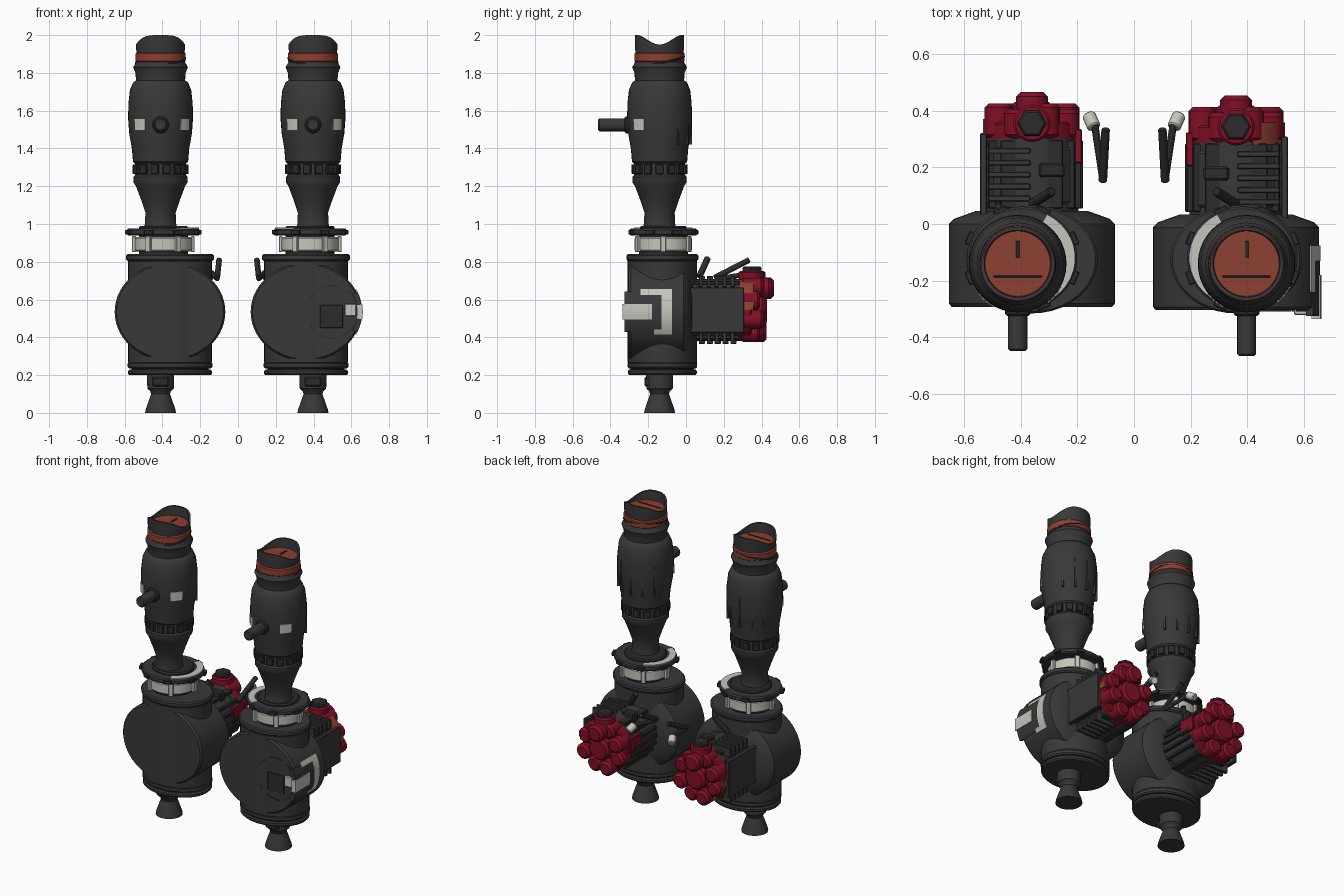
import bpy, bmesh, math
from mathutils import Vector

cube = bpy.data.objects.get("Cube")
if cube:
    bpy.data.objects.remove(cube)


def material(name, rgb):
    m = bpy.data.materials.new(name)
    m.use_nodes = True
    m.diffuse_color = (*rgb, 1)
    bsdf = next(n for n in m.node_tree.nodes if n.type == 'BSDF_PRINCIPLED')
    bsdf.inputs["Base Color"].default_value = (*rgb, 1)
    bsdf.inputs["Roughness"].default_value = 0.7
    return m


BLACK = material("charcoal", (0.04, 0.04, 0.04))
DARK = material("dark trim", (0.025, 0.025, 0.025))
WHITE = material("pale grey", (0.56, 0.56, 0.51))
RED = material("crimson", (0.22, 0.005, 0.02))
RUST = material("rust red", (0.27, 0.05, 0.032))


def finish(bm, name, mat):
    bmesh.ops.recalc_face_normals(bm, faces=bm.faces)
    for f in bm.faces:
        f.smooth = True
    for e in bm.edges:
        e.smooth = e.calc_face_angle(0) < math.radians(35)
    me = bpy.data.meshes.new(name)
    bm.to_mesh(me)
    bm.free()
    me.materials.append(mat)
    ob = bpy.data.objects.new(name, me)
    bpy.context.collection.objects.link(ob)
    return ob


def lathe(name, profile, mat, loc, axis='z', squash=1.0, arc=None, seg=40, rim=None):
    """Spin (radius, height) pairs; with arc, sweep a closed section through those degrees."""
    bm = bmesh.new()
    a0, a1 = [math.radians(a) for a in (arc or (0, 360))]
    count = max(3, int(seg * (a1 - a0) / math.tau)) + 1 if arc else seg
    rows = []
    for i in range(count):
        a = a0 + (a1 - a0) * i / (count - 1 if arc else count)
        row = []
        for r, h in profile:
            u, v = r * math.cos(a), r * squash * math.sin(a)
            if rim and h > rim:
                h -= 0.05 * math.cos(a) ** 4
            p = (u, v, h) if axis == 'z' else (u, h, v)
            row.append(bm.verts.new(Vector(loc) + Vector(p)))
        rows.append(row)
    n = len(profile)
    for i in range(count - 1 if arc else count):
        a, b = rows[i], rows[(i + 1) % count]
        for j in range(n if arc else n - 1):
            k = (j + 1) % n
            bm.faces.new((a[j], b[j], b[k], a[k]))
    if arc:
        bm.faces.new(rows[0])
        bm.faces.new(rows[-1])
    else:
        bm.faces.new([r[0] for r in rows])
        bm.faces.new([r[-1] for r in rows])
    return finish(bm, name, mat)


def band(r0, r1, h0, h1):
    return [(r0, h0), (r1, h0), (r1, h1), (r0, h1)]


def disc(name, r, h0, h1, mat, loc, axis='z', squash=1.0, bevel=0.008, seg=40):
    prof = [(r - bevel, h0), (r, h0 + bevel), (r, h1 - bevel), (r - bevel, h1)]
    return lathe(name, prof, mat, loc, axis, squash, seg=seg)


def box(name, loc, size, mat, rot=(0, 0, 0)):
    bm = bmesh.new()
    bmesh.ops.create_cube(bm, size=1)
    bmesh.ops.scale(bm, vec=size, verts=bm.verts)
    bmesh.ops.bevel(bm, geom=bm.edges, offset=min(size) * 0.15, segments=1, affect='EDGES')
    ob = finish(bm, name, mat)
    ob.location, ob.rotation_euler = loc, rot
    return ob


def rod(name, p0, p1, r, mat, seg=16):
    p0, p1 = Vector(p0), Vector(p1)
    ob = disc(name, r, 0, (p1 - p0).length, mat, (0, 0, 0), bevel=r * 0.2, seg=seg)
    ob.location = p0
    ob.rotation_euler = (p1 - p0).to_track_quat('Z', 'Y').to_euler()
    return ob


TOWER = [(0.09, 0.96), (0.083, 1.0), (0.08, 1.06), (0.1, 1.12), (0.13, 1.2), (0.143, 1.22),
         (0.143, 1.25), (0.135, 1.26), (0.135, 1.32), (0.146, 1.33), (0.152, 1.4), (0.166, 1.48),
         (0.172, 1.56), (0.17, 1.64), (0.162, 1.71), (0.145, 1.75), (0.13, 1.76), (0.133, 1.8),
         (0.145, 1.83), (0.128, 1.86), (0.125, 1.9), (0.13, 1.93), (0.13, 2.0), (0.118, 2.0),
         (0.115, 1.93)]


def build(s, side):
    tx = -0.41 if s < 0 else 0.397      # tower axis
    bx = s * 0.36                       # housing axis
    dy = -0.012 if s > 0 else 0.0
    ty = -0.14
    inward = 180 if s > 0 else 0
    name = lambda part: side + "_" + part

    # Tower with wavy open mouth
    lathe(name("tower"), TOWER, BLACK, (tx, ty, 0), rim=1.98)
    disc(name("mouth_floor"), 0.117, 1.925, 1.937, RUST, (tx, ty, 0), bevel=0.002)
    box(name("mouth_bar"), (tx, ty - 0.045, 1.938), (0.17, 0.006, 0.006), DARK)
    box(name("mouth_slot"), (tx, ty + 0.05, 1.938), (0.012, 0.06, 0.006), DARK)
    disc(name("tower_band"), 0.133, 1.855, 1.91, RUST, (tx, ty, 0))
    strap = disc(name("tower_strap"), 0.136, -0.005, 0.005, DARK, (0, 0, 0), bevel=0.002)
    strap.location, strap.rotation_euler = (tx, ty, 1.865), (0.18, 0.1 * s, 0)
    for i in range(14):
        a = math.tau * i / 14
        box(name("tower_clip"), (tx + 0.138 * math.cos(a), ty + 0.138 * math.sin(a), 1.29),
            (0.022, 0.042, 0.05), DARK, (0, 0, a))
    for i in range(5):
        a = 35 + i * 27
        lathe(name("tower_rib"), band(0.155, 0.172, 1.42, 1.62), BLACK, (tx, ty, 0),
              arc=(a, a + 4))
    for a in (218, 308):
        lathe(name("tower_badge"), band(0.16, 0.175, 1.495, 1.555), WHITE, (tx, ty, 0),
              arc=(a, a + 24))
    rod(name("front_peg"), (tx, -0.28, 1.525), (tx, -0.447 + 1.5 * dy, 1.525), 0.034, BLACK)
    disc(name("peg_base"), 0.045, -0.325, -0.28, DARK, (tx, 0, 1.525), 'y')

    # Ring flange and pale collar
    c = (tx + s * -0.015, -0.12, 0)
    disc(name("ring_flange"), 0.195, 0.94, 0.975, BLACK, c, squash=0.93)
    disc(name("ring_step"), 0.13, 0.96, 0.99, DARK, c, squash=0.95)
    lathe(name("ring_inlay"), band(0.145, 0.188, 0.97, 0.981), WHITE, c, squash=0.93,
          arc=(inward - 62, inward + 62))
    for i in range(8):
        a = math.tau * (i + 0.5) / 8
        box(name("ring_tab"), (c[0] + 0.19 * math.cos(a), c[1] + 0.172 * math.sin(a), 0.957),
            (0.04, 0.05, 0.025), DARK, (0, 0, a))
    disc(name("collar"), 0.152, 0.855, 0.93, WHITE, c)
    disc(name("collar_core"), 0.13, 0.83, 0.95, DARK, c)
    for i in range(6):
        a = math.tau * i / 6
        box(name("collar_post"), (c[0] + 0.156 * math.cos(a), c[1] + 0.156 * math.sin(a), 0.893),
            (0.02, 0.03, 0.085), WHITE, (0, 0, a))

    # Housing: upright barrel with flanges, crossed by a wide drum
    b = (bx, -0.125, 0)
    disc(name("barrel"), 0.222, 0.26, 0.81, BLACK, b, squash=0.83)
    for h0, h1, r in ((0.805, 0.84, 0.232), (0.235, 0.27, 0.224), (0.2, 0.23, 0.222)):
        disc(name("flange"), r, h0, h1, BLACK, b, squash=0.82)
    disc(name("flange_gap"), 0.205, 0.22, 0.245, DARK, b, squash=0.82)
    drum = [(0.283, -0.292), (0.293, -0.28), (0.293, 0.0), (0.275, 0.018), (0.2, 0.045)]
    lathe(name("drum"), drum, BLACK, (bx, dy, 0.535), 'y', 0.885, seg=56)

    # Nozzle underneath
    lathe(name("nozzle"), [(0.082, 0), (0.078, 0.02), (0.05, 0.1), (0.055, 0.115), (0.07, 0.13),
                           (0.072, 0.2)], BLACK, (tx, ty, 0), seg=28)
    box(name("nozzle_lug"), (tx, ty - 0.05, 0.165), (0.09, 0.06, 0.05), DARK)

    # Rear motor with cooling fins
    my, mz = dy, 0.545
    disc(name("motor"), 0.165, 0.0, 0.31, BLACK, (bx, my, mz), 'y')
    box(name("motor_block"), (bx, my + 0.17, mz), (0.27, 0.26, 0.29), BLACK)
    box(name("motor_guard"), (bx + s * 0.17, my + 0.17, mz), (0.025, 0.3, 0.24), BLACK)
    for i in range(7):
        z = mz + (i - 3) * 0.048
        w = 2 * math.sqrt(0.18 ** 2 - (z - mz) ** 2)
        box(name("side_fin"), (bx, my + 0.175, z), (max(w, 0.22), 0.24, 0.02), DARK)
    for i in range(5):
        for up in (-1, 1):
            box(name("cross_fin"), (bx + s * 0.08, my + 0.09 + i * 0.042, mz + up * 0.15),
                (0.15, 0.02, 0.06), BLACK)
    box(name("motor_latch"), (bx - s * 0.07, my + 0.19, mz + 0.15), (0.09, 0.05, 0.07), DARK)
    rod(name("short_lever"), (bx - s * 0.0, 0.07, 0.72), (bx - s * 0.07, 0.115, 0.82), 0.017, DARK)

    # Red lobed motor cover
    disc(name("cover"), 0.165, 0.285, 0.36, RED, (bx, my, mz), 'y')
    disc(name("cover_hub"), 0.075, 0.34, 0.43, RED, (bx, my, mz), 'y', bevel=0.015, seg=20)
    for i in range(8):
        a = math.tau * (i + 0.5) / 8
        disc(name("cover_lobe"), 0.05, 0.3, 0.405 + 0.02 * (i % 2), RED,
             (bx + 0.127 * math.cos(a), my, mz + 0.13 * math.sin(a)), 'y', bevel=0.015, seg=16)
    disc(name("cover_nose"), 0.056, 0.33, 0.465, RED, (bx, my, mz + 0.115), 'y', bevel=0.016, seg=20)
    disc(name("cap_socket"), 0.066, 0.66, 0.75, RED, (bx, my + 0.355, 0), seg=24)
    disc(name("cap"), 0.052, 0.73, 0.775, DARK, (bx, my + 0.355, 0), seg=6)
    box(name("cover_bracket"), (bx - s * 0.163, my + 0.275, mz + 0.03), (0.028, 0.12, 0.1), RED)
    lathe(name("cover_trim"), band(0.155, 0.172, 0.292, 0.37), RUST, (bx, my, mz), 'y',
          arc=(180 - inward + 0, 180 - inward + 70) if s < 0 else (0, 70))

    # Inner hand lever
    x = s * 0.1
    rod(name("lever_tip"), (x + s * 0.06, 0.385, 0.71), (x + s * 0.04, 0.34, 0.74), 0.024, WHITE)
    rod(name("lever_arm"), (x + s * 0.04, 0.36, 0.74), (x + s * 0.01, 0.16, 0.71), 0.013, DARK)
    rod(name("lever_grip"), (x, 0.335, 0.81), (x + s * 0.01, 0.15, 0.715), 0.015, DARK)


build(-1, "right")
build(1, "left")

# Outer side panel and front recess, on the left drum only
hub = (0.36, 0, 0.535)


def panel(name, r, y0, y1, a0, a1, mat):
    lathe(name, band(0.27, r, y0, y1), mat, hub, 'y', 0.885, arc=(a0, a1), seg=90)


panel("side_cup", 0.296, -0.325, -0.1, -24, 24, BLACK)
panel("side_plate", 0.301, -0.335, -0.18, -9, 9, WHITE)
panel("side_frame_back", 0.298, -0.13, -0.075, -27, 27, WHITE)
panel("side_frame_top", 0.298, -0.24, -0.13, 20, 27, WHITE)
panel("side_frame_bottom", 0.298, -0.17, -0.13, -27, -21, WHITE)
for a in (20, 75, 130, 185, 240, 295):
    lathe("front_groove", band(0.135, 0.142, -0.308, -0.3), DARK, (0.5, 0, 0.535), 'y',
          arc=(a, a + 38))
box("front_hatch", (0.495, -0.305, 0.51), (0.12, 0.008, 0.12), DARK)
box("front_badge", (0.595, -0.311, 0.545), (0.06, 0.02, 0.065), WHITE)
